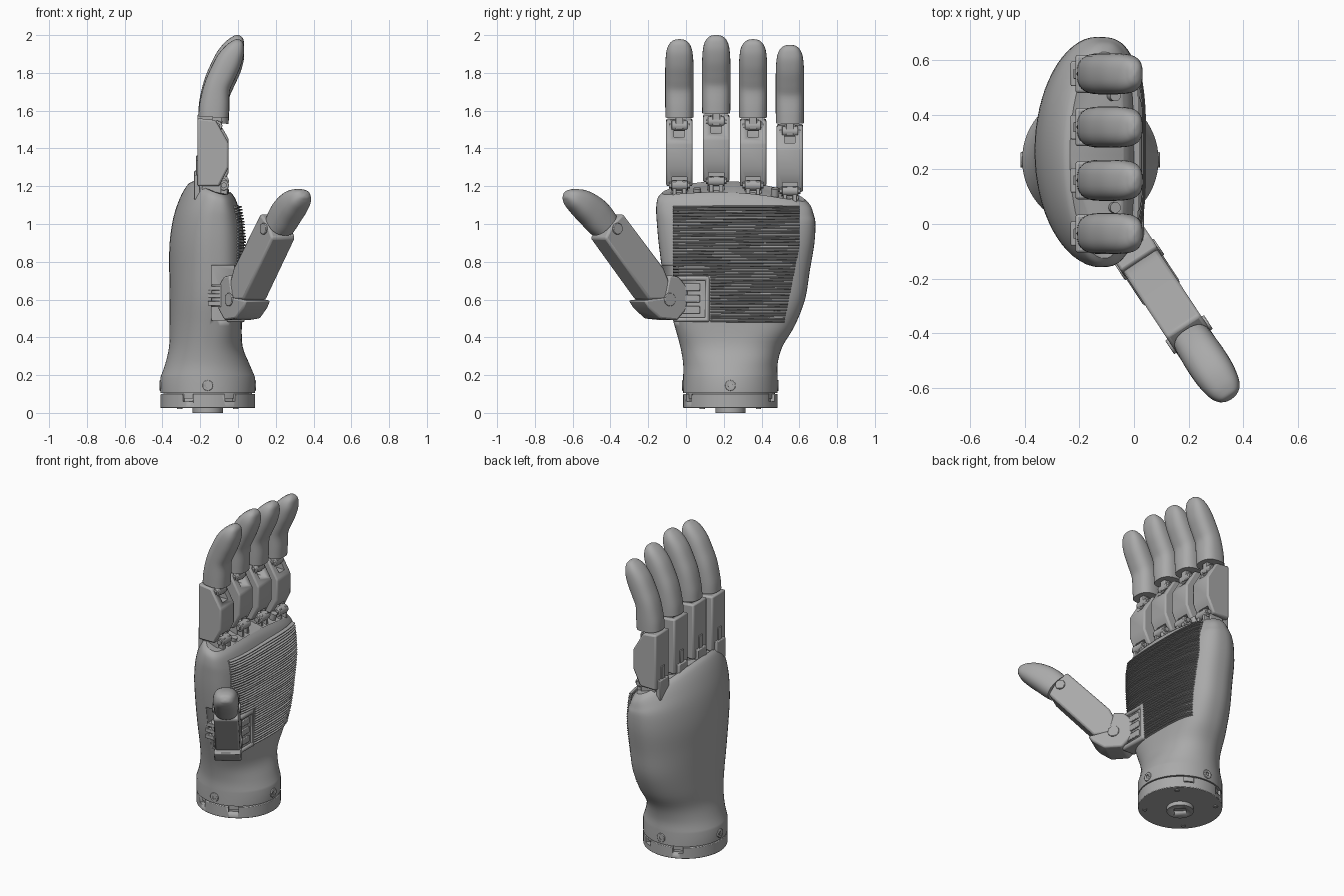
import bpy, bmesh, math, random
from mathutils import Matrix, Vector

random.seed(4)
cube = bpy.data.objects.get("Cube")
if cube:
    bpy.data.objects.remove(cube, do_unlink=True)

grey = bpy.data.materials.new("plain_grey")
grey.use_nodes = True
grey.diffuse_color = (0.4, 0.4, 0.4, 1)
grey.node_tree.nodes["Principled BSDF"].inputs["Base Color"].default_value = (0.4, 0.4, 0.4, 1)
ID = Matrix.Identity(4)


def finish(name, bm, mat=ID, bevel=0.0, angle=35):
    bmesh.ops.recalc_face_normals(bm, faces=bm.faces)
    me = bpy.data.meshes.new(name)
    bm.to_mesh(me)
    bm.free()
    me.materials.append(grey)
    ob = bpy.data.objects.new(name, me)
    ob.matrix_world = mat
    bpy.context.collection.objects.link(ob)
    if bevel:
        mod = ob.modifiers.new("bevel", 'BEVEL')
        mod.width, mod.segments = bevel, 2
    bpy.ops.object.select_all(action='DESELECT')
    ob.select_set(True)
    bpy.context.view_layer.objects.active = ob
    bpy.ops.object.shade_smooth_by_angle(angle=math.radians(angle))
    return ob


def skin(rings):
    bm = bmesh.new()
    loops = [[bm.verts.new(p) for p in r] for r in rings]
    n = len(loops[0])
    for a, b in zip(loops, loops[1:]):
        for i in range(n):
            bm.faces.new((a[i], a[(i + 1) % n], b[(i + 1) % n], b[i]))
    bm.faces.new(loops[0])
    bm.faces.new(loops[-1])
    return bm


def prism(name, pts, half, mat=ID, bevel=0.0):
    return finish(name, skin([[(x, y, z) for x, z in pts] for y in (-half, half)]), mat, bevel)


def box(name, x, y, z, mat=ID, bevel=0.0):
    pts = [(x[0], z[0]), (x[1], z[0]), (x[1], z[1]), (x[0], z[1])]
    return prism(name, pts, (y[1] - y[0]) / 2, mat @ Matrix.Translation((0, (y[0] + y[1]) / 2, 0)), bevel)


def cyl(name, centre, axis, r, length, mat=ID, bevel=0.0, sides=32):
    bm = bmesh.new()
    bmesh.ops.create_cone(bm, cap_ends=True, segments=sides, radius1=r, radius2=r, depth=length)
    turn = Vector(axis).to_track_quat('Z', 'Y').to_matrix().to_4x4()
    return finish(name, bm, mat @ Matrix.Translation(centre) @ turn, bevel)


def cut(ob, cutter):
    cutter.hide_render = True
    cutter.hide_viewport = True
    cutter.display_type = 'WIRE'
    mod = ob.modifiers.new("cut", 'BOOLEAN')
    mod.object, mod.solver = cutter, 'EXACT'


def smooth_rows(rows, steps):
    # Catmull-Rom through the stations
    out = []
    for i in range(len(rows) - 1):
        p = [rows[max(i - 1, 0)], rows[i], rows[i + 1], rows[min(i + 2, len(rows) - 1)]]
        for k in range(steps):
            t = k / steps
            out.append([b + 0.5 * t * (c - a + t * (2 * a - 5 * b + 4 * c - d + t * (3 * (b - c) + d - a)))
                        for a, b, c, d in zip(*p)])
    return out + [rows[-1]]


def power(v, n):
    return math.copysign(abs(v) ** (2 / n), v)


# palm: z, x back, x front, y min, y max, squareness of the front, tilt of the top
WRIST = (-0.16, 0.235)
ROWS = [(0.19, -.41, .09, -.015, .485, 2, 0), (0.26, -.385, .06, -.015, .485, 2.1, 0),
        (0.35, -.365, .025, -.03, .51, 2.4, 0), (0.46, -.362, .02, -.06, .575, 2.9, 0),
        (0.6, -.362, .026, -.10, .63, 3.2, 0), (0.75, -.364, .032, -.125, .655, 3.2, 0),
        (0.9, -.362, .032, -.145, .68, 3.2, 0), (1.02, -.342, .022, -.155, .685, 3.2, .2),
        (1.1, -.305, .006, -.158, .675, 3.2, .7), (1.16, -.265, -.015, -.15, .66, 3.2, 1),
        (1.185, -.235, -.04, -.125, .63, 3.2, 1)]
STATIONS = smooth_rows(ROWS, 4)


def palm_ring(row, n=64):
    z, x0, x1, y0, y1, sq, tilt = row
    xc, yc, ring = (x0 + x1) / 2 + 0.02 * (sq - 2), (y0 + y1) / 2, []
    for i in range(n):
        a = 2 * math.pi * i / n
        c, s = math.cos(a), math.sin(a)
        e = sq if c > 0 else 2
        x = xc + power(c, e) * ((x1 - xc) if c > 0 else (xc - x0))
        y = yc + power(s, e) * (y1 - y0) / 2
        ring.append((x, y, z + tilt * (0.02 - 0.3 * (x + 0.16) - 0.3 * (y - 0.17) ** 2)))
    return ring


def palm_x(y, z):
    k = min(range(len(STATIONS)), key=lambda i: abs(STATIONS[i][0] - z))
    a = STATIONS[max(k - 1, 0)]
    b = STATIONS[min(k + 1, len(STATIONS) - 1)]
    t = (z - a[0]) / (b[0] - a[0])
    _, x0, x1, y0, y1, sq, _ = [p + t * (q - p) for p, q in zip(a, b)]
    xc = (x0 + x1) / 2 + 0.02 * (sq - 2)
    v = min(abs((y - (y0 + y1) / 2) / ((y1 - y0) / 2)), 1)
    return xc + (x1 - xc) * (1 - v ** sq) ** (1 / sq)


palm = finish("palm_shell", skin([palm_ring((0.105,) + ROWS[0][1:])] + [palm_ring(r) for r in STATIONS]))
cut(palm, box("thumb_recess_cutter", (-.14, .2), (-.3, -.04), (.49, .78)))

# wrist coupling with notches, screws and a square drive
wx, wy = WRIST
ring = cyl("wrist_ring", (wx, wy, 0.0625), (0, 0, 1), 0.25, 0.075, bevel=0.004, sides=64)
for deg in (-115, -62, 62, 115):
    frame = Matrix.Translation((wx, wy, 0)) @ Matrix.Rotation(math.radians(deg), 4, 'Z')
    cut(ring, box("notch_cutter", (.225, .3), (-.03, .03), (.06, .12), frame))
cyl("wrist_neck", (wx, wy, 0.1), (0, 0, 1), 0.235, 0.05, sides=64)
plug = cyl("drive_plug", (wx, wy, 0.02), (0, 0, 1), 0.08, 0.04)
cut(plug, cyl("drive_cutter", (wx, wy, 0), (0, 0, 1), 0.05, 0.05, sides=4))
for k in range(4):
    c, s = round(math.cos(k * math.pi / 2)), round(math.sin(k * math.pi / 2))
    at = (wx + 0.249 * c, wy + 0.249 * s, 0.145)
    screw = cyl("wrist_screw", at, (c, s, 0), 0.028, 0.014, bevel=0.003)
    cut(screw, cyl("screw_cutter", (wx + .26 * c, wy + .26 * s, .145), (c, s, 0), 0.013, 0.03, sides=6))
    d = math.pi / 4 + k * math.pi / 2
    cyl("base_screw", (wx + .21 * math.cos(d), wy + .21 * math.sin(d), 0.024), (0, 0, 1), 0.014, 0.008)

# grip ridges following the palm surface
bm = bmesh.new()
COUNT, COLS = 40, 24
for r in range(COUNT):
    z = 0.485 + 0.605 * r / (COUNT - 1)
    y0 = -0.07 if z > 0.73 else 0.13
    y1 = 0.6 if z > 0.88 else 0.52 + 0.08 * (z - 0.48) / 0.4
    wave, prev = random.uniform(0, 6), None
    for i in range(COLS + 1):
        y = y0 + (y1 - y0) * i / COLS
        zz = z + 0.0015 * math.sin(9 * y + wave)
        x = palm_x(y, zz)
        row = [bm.verts.new(p) for p in ((x - .01, y, zz - .007), (x + .012, y, zz - .002),
                                         (x + .012, y, zz + .002), (x - .01, y, zz + .007))]
        if prev:
            for j in range(4):
                bm.faces.new((prev[j], prev[(j + 1) % 4], row[(j + 1) % 4], row[j]))
        else:
            bm.faces.new(row)
        prev = row
    bm.faces.new(prev)
finish("grip_ridges", bm)


def tip(name, stations, mat):
    # rounded digit end: along, up, half depth, half width
    rows = smooth_rows(stations, 4)
    rings = []
    for i, (x, z, d, w) in enumerate(rows):
        a, b = rows[max(i - 1, 0)], rows[min(i + 1, len(rows) - 1)]
        t = Vector((b[0] - a[0], b[1] - a[1])).normalized()
        ring = []
        for k in range(32):
            u = 2 * math.pi * k / 32
            off, side = d * power(math.cos(u), 2.5), w * power(math.sin(u), 2.5)
            ring.append((x + off * t.y, side, z - off * t.x))
        rings.append(ring)
    return finish(name, skin(rings), mat, angle=50)


def hinge(name, x, z, r, mat):
    cyl(name + "_pin", (x, 0, z), (0, 1, 0), r, 0.085, mat, 0.004)
    for s in (-1, 1):
        cyl(name + "_cap", (x, s * 0.045, z), (0, 1, 0), r * 0.6, 0.02, mat, sides=6)


# four fingers
FINGER = [(-.13, 1.565, .08, .074), (-.125, 1.63, .079, .075), (-.112, 1.72, .07, .075),
          (-.083, 1.79, .07, .075), (-.049, 1.86, .068, .074), (-.02, 1.915, .055, .068),
          (-.004, 1.95, .038, .054), (.002, 1.97, .022, .034), (.004, 1.978, .004, .006)]
BODY = [(-.215, 1.2), (-.215, 1.56), (-.12, 1.55), (-.05, 1.43), (-.05, 1.3), (-.1, 1.2)]
for label, y, dz in (("index", -.035, 0), ("middle", .16, .022), ("ring", .355, 0), ("little", .55, -.03)):
    m = Matrix.Translation((0, y, dz))
    body = prism(label + "_finger_lower", BODY, 0.07, m, 0.01)
    cut(body, box(label + "_slot_cutter", (-.165, .1), (-.028, .028), (1.46, 1.7), m))
    cut(body, box(label + "_knuckle_cutter", (-.12, .1), (-.04, .04), (1.1, 1.25), m))
    tip(label + "_fingertip", FINGER, m)
    hinge(label + "_joint", -.11, 1.52, 0.027, m)
    box(label + "_joint_link", (-.135, -.085), (-.02, .02), (1.5, 1.6), m, 0.004)
    hinge(label + "_knuckle", -.075, 1.205, 0.027, m)
    for s in (-1, 1):
        box(label + "_knuckle_fork", (-.1, -.055), (s * .026 - .011, s * .026 + .011), (1.1, 1.23), m, 0.004)
    box(label + "_post", (-.19, -.09), (-.045, .045), (1.08, 1.215), m, 0.005)
    box(label + "_back_tab", (-.232, -.2), (-.045, .045), (1.13, 1.26), m, 0.005)
    box(label + "_back_strip", (-.222, -.2), (-.018, .018), (1.25, 1.34), m, 0.003)
for y in (.06, .47):
    cyl("deck_screw", (-.075, y, 1.165), (.3, 0, 1), 0.02, 0.05)

# thumb mount on the palm edge
plate = box("thumb_mount", (-.06, .036), (-.07, .125), (.48, .725), bevel=0.012)
cut(plate, box("mount_window_cutter", (.022, .1), (-.1, .1), (.505, .7)))
for z in (.545, .605, .665):
    box("mount_rib", (0, .032), (-.03, .075), (z - .02, z + .02), bevel=0.004)
cyl("thumb_swivel", (-.09, -.06, .62), (0, 0, 1), 0.05, 0.12, bevel=0.006)
for z in (.58, .62, .66):
    box("swivel_rib", (-.16, -.09), (-.11, -.03), (z - .012, z + .012), bevel=0.003)

# thumb, in its own leaning plane
T = Matrix(((.55, .835, 0, .02), (-.835, .55, 0, -.13), (0, 0, 1, 0), (0, 0, 0, 1)))
prism("thumb_base", [(.16, .595), (.13, .555), (.06, .5), (-.05, .49), (-.11, .55), (-.12, .66),
                     (-.06, .72), (0, .73), (.03, .61)], 0.08, T, 0.01)
prism("thumb_lower", [(.125, .6), (.405, .925), (.36, 1.0), (.29, 1.055), (.03, .765),
                      (0, .7), (0, .6)], 0.075, T, 0.012)
hinge("thumb_joint", .34, .985, 0.035, T)
for s in (-1, 1):
    cyl("thumb_side_boss", (.33, s * .075, .975), (0, 1, 0), 0.03, 0.02, T, 0.003)
    cyl("thumb_base_boss", (.0, s * .08, .6), (0, 1, 0), 0.035, 0.012, T, 0.003)
tip("thumb_tip", [(.365, .995, .08, .073), (.395, 1.025, .085, .075), (.44, 1.065, .084, .077),
                  (.505, 1.108, .074, .075), (.56, 1.135, .055, .064), (.59, 1.148, .036, .048),
                  (.605, 1.153, .02, .028), (.61, 1.155, .004, .005)], T)
